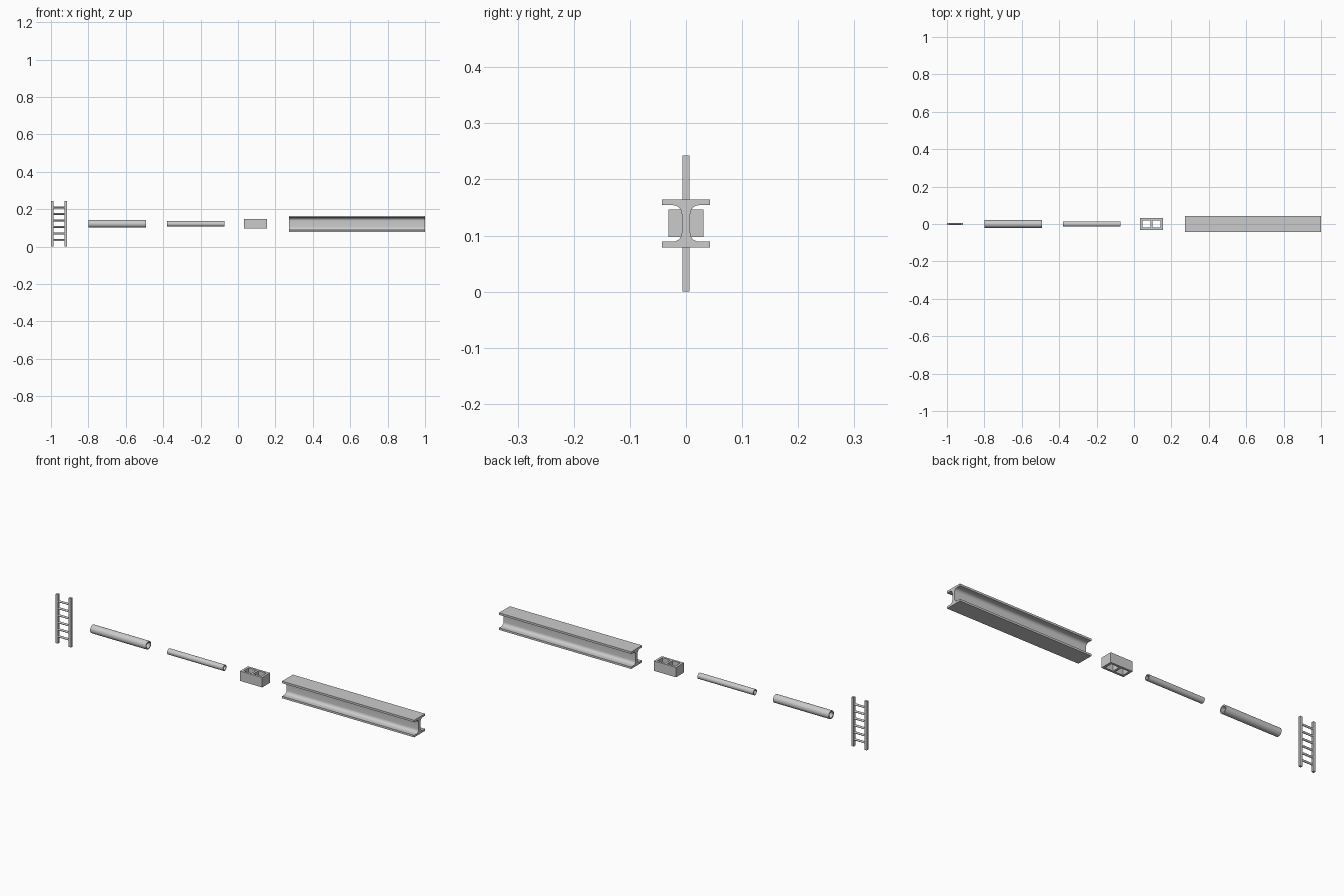
import bpy, bmesh, math
from mathutils import Matrix, Vector

if "Cube" in bpy.data.objects:
    bpy.data.objects.remove(bpy.data.objects["Cube"])

MID = 0.1215  # shared centre height


def finish(name, bm, smooth=False):
    bmesh.ops.recalc_face_normals(bm, faces=bm.faces)
    me = bpy.data.meshes.new(name)
    bm.to_mesh(me)
    bm.free()
    ob = bpy.data.objects.new(name, me)
    bpy.context.collection.objects.link(ob)
    if smooth:
        bpy.ops.object.select_all(action='DESELECT')
        ob.select_set(True)
        bpy.context.view_layer.objects.active = ob
        bpy.ops.object.shade_smooth_by_angle(angle=math.radians(35))
    return ob


def add_box(bm, centre, size):
    m = Matrix.Translation(centre) @ Matrix.Diagonal((*size, 1))
    bmesh.ops.create_cube(bm, size=1, matrix=m)


def pipe(name, x0, x1, outer, inner, n=32):
    bm = bmesh.new()
    # rings: outer start, outer end, inner end, inner start
    rings = []
    for x, r in ((x0, outer), (x1, outer), (x1, inner), (x0, inner)):
        rings.append([bm.verts.new((x, r * math.cos(2 * math.pi * i / n),
                                    MID + r * math.sin(2 * math.pi * i / n)))
                      for i in range(n)])
    for k in range(4):
        a, b = rings[k], rings[(k + 1) % 4]
        for i in range(n):
            j = (i + 1) % n
            bm.faces.new((a[i], a[j], b[j], b[i]))
    return finish(name, bm, True)


# ladder: two rails and six round rungs
bm = bmesh.new()
for x in (-0.9935, -0.9215):
    add_box(bm, (x, 0, MID), (0.013, 0.013, 2 * MID))
for i in range(6):
    m = (Matrix.Translation((-0.9575, 0, MID + (i - 2.5) * 0.035))
         @ Matrix.Rotation(math.pi / 2, 4, 'Y'))
    bmesh.ops.create_cone(bm, cap_ends=True, segments=16, radius1=0.005,
                          radius2=0.005, depth=0.07, matrix=m)
finish("ladder", bm, True)

# pipes
pipe("wide_pipe", -0.80, -0.493, 0.0205, 0.0145)
pipe("narrow_pipe", -0.38, -0.073, 0.0145, 0.0100)

# hollow block: grid of cells with two through holes
bm = bmesh.new()
xs = [0.033, 0.045, 0.0885, 0.0995, 0.143, 0.155]
ys = [-0.031, -0.020, 0.020, 0.031]
faces = []
grid = [[bm.verts.new((x, y, MID - 0.0245)) for y in ys] for x in xs]
for i in range(5):
    for j in range(3):
        if j == 1 and i in (1, 3):
            continue
        faces.append(bm.faces.new((grid[i][j], grid[i + 1][j],
                                   grid[i + 1][j + 1], grid[i][j + 1])))
ext = bmesh.ops.extrude_face_region(bm, geom=faces, use_keep_orig=True)
top = [v for v in ext['geom'] if isinstance(v, bmesh.types.BMVert)]
bmesh.ops.translate(bm, verts=top, vec=Vector((0, 0, 0.049)))
finish("hollow_block", bm)

# beam: filleted I profile, one quarter mirrored round
W, H, T, WEB, R = 0.0425, 0.0425, 0.010, 0.0075, 0.016
quarter = [(W, H), (W, H - T)]
for k in range(9):
    a = math.pi / 2 + k * math.pi / 16
    quarter.append((WEB + R + R * math.cos(a), H - T - R + R * math.sin(a)))
right = quarter + [(y, -z) for y, z in reversed(quarter)]
profile = right + [(-y, z) for y, z in reversed(right)]
bm = bmesh.new()
f = bm.faces.new([bm.verts.new((0.272, y, MID + z)) for y, z in profile])
ext = bmesh.ops.extrude_face_region(bm, geom=[f], use_keep_orig=True)
end = [v for v in ext['geom'] if isinstance(v, bmesh.types.BMVert)]
bmesh.ops.translate(bm, verts=end, vec=Vector((0.728, 0, 0)))
finish("i_beam", bm, True)
